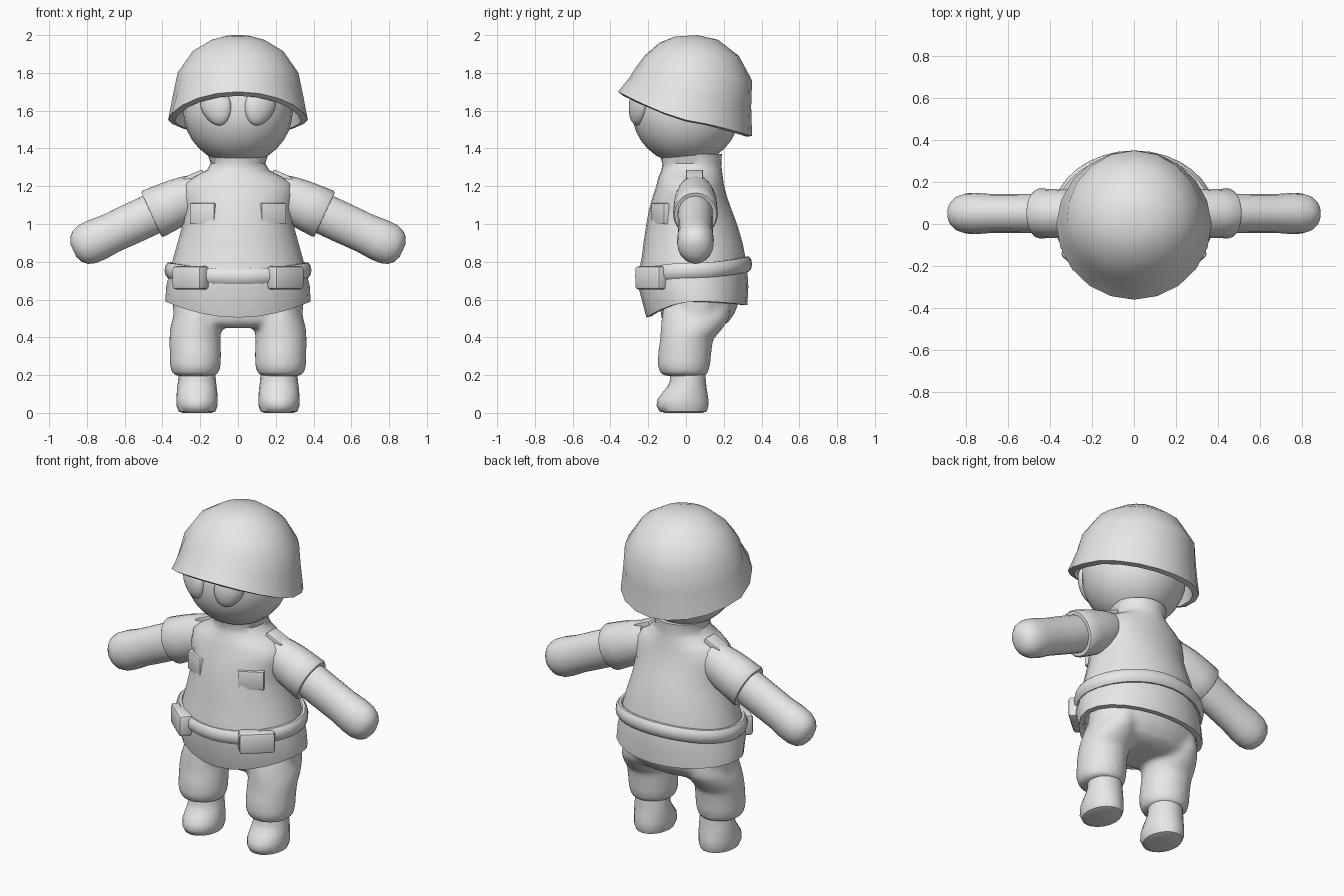
import bpy, bmesh, math
from mathutils import Matrix, Vector

if "Cube" in bpy.data.objects:
    bpy.data.objects.remove(bpy.data.objects["Cube"])

grey = bpy.data.materials.new("plain_grey")
grey.diffuse_color = (0.8, 0.8, 0.8, 1)
grey.use_nodes = True
grey.node_tree.nodes["Principled BSDF"].inputs["Base Color"].default_value = grey.diffuse_color


def oval(z, rx, yf, yb, zf=None, zb=None, n=24, cx=0):
    """Oval ring; zf and zb tilt its front and back away from height z."""
    pts = []
    for i in range(n):
        a = 2 * math.pi * i / n
        c, s = math.cos(a), math.sin(a)
        end = zf if s < 0 else zb
        h = z if end is None else z + (end - z) * s * s
        pts.append(Vector((cx + rx * c, (yf + yb) / 2 + (yb - yf) / 2 * s, h)))
    return pts


def loft(bm, rings, caps=(True, True), loop=False):
    """Skin a list of equal rings with quads."""
    vs = [[bm.verts.new(p) for p in r] for r in rings]
    n = len(vs[0])
    pairs = list(zip(vs, vs[1:])) + ([(vs[-1], vs[0])] if loop else [])
    for lo, hi in pairs:
        for i in range(n):
            j = (i + 1) % n
            bm.faces.new((lo[i], lo[j], hi[j], hi[i]))
    if caps[0]:
        bm.faces.new(vs[0][::-1])
    if caps[1]:
        bm.faces.new(vs[-1])


def finish(name, bm, mods=(), mirror=False, angle=40):
    """Make the object, apply its modifiers, smooth it with sharp edges."""
    bmesh.ops.recalc_face_normals(bm, faces=bm.faces[:])
    me = bpy.data.meshes.new(name)
    bm.to_mesh(me)
    bm.free()
    me.materials.append(grey)
    ob = bpy.data.objects.new(name, me)
    bpy.context.collection.objects.link(ob)
    for kind, props in mods:
        m = ob.modifiers.new(kind.lower(), kind)
        for k, v in props.items():
            setattr(m, k, v)
    if mirror:
        ob.modifiers.new("mirror", 'MIRROR').use_mirror_merge = False
    bpy.context.view_layer.update()
    dg = bpy.context.evaluated_depsgraph_get()
    new = bpy.data.meshes.new_from_object(ob.evaluated_get(dg))
    ob.modifiers.clear()
    ob.data = new
    new.shade_smooth()
    new.set_sharp_from_angle(angle=math.radians(angle))
    return ob


def part(name, rings, caps=(True, True), loop=False, **kw):
    bm = bmesh.new()
    loft(bm, rings, caps, loop)
    return finish(name, bm, **kw)


def plate(name, centre, size, rot, bevel):
    """Mirrored box with softened edges."""
    bm = bmesh.new()
    mat = Matrix.Translation(centre) @ rot @ Matrix.Diagonal((*size, 1))
    bmesh.ops.create_cube(bm, size=1, matrix=mat)
    mods = [('BEVEL', dict(width=bevel, segments=2))] if bevel else []
    finish(name, bm, mods, mirror=True)


def ball(name, centre, radii, rot=Matrix(), mirror=False):
    bm = bmesh.new()
    mat = Matrix.Translation(centre) @ rot @ Matrix.Diagonal((*radii, 1))
    bmesh.ops.create_uvsphere(bm, u_segments=24, v_segments=16, radius=1, matrix=mat)
    finish(name, bm, mirror=mirror)


# Head and dark-glass lenses
ball("head", (0, 0, 1.6), (0.29, 0.287, 0.285))
bm = bmesh.new()
bmesh.ops.create_uvsphere(bm, u_segments=24, v_segments=16, radius=1)
for v in bm.verts:                       # teardrop: narrower and lower outside
    v.co.x *= 1 + 0.15 * v.co.z
    v.co.x += 0.12 * v.co.z
bmesh.ops.transform(bm, verts=bm.verts[:], matrix=Matrix.Translation((0.115, -0.252, 1.62))
                    @ Matrix.Rotation(math.radians(20), 4, 'Z')
                    @ Matrix.Rotation(math.radians(8), 4, 'Y')
                    @ Matrix.Diagonal((0.084, 0.045, 0.1, 1)))
finish("glasses_lens", bm, mirror=True)

# Helmet: front, side and back profiles blended around the crown
front = [(.36, 1.70), (.30, 1.775), (.265, 1.83), (.22, 1.89), (.14, 1.96), (.06, 1.992)]
side = [(.37, 1.55), (.345, 1.68), (.32, 1.80), (.24, 1.915), (.14, 1.975), (.06, 1.996)]
back = [(.35, 1.465), (.345, 1.62), (.35, 1.76), (.28, 1.89), (.17, 1.975), (.06, 2.0)]
rings = []
for f, sd, b in zip(front, side, back):
    ring = []
    for i in range(20):
        a = 2 * math.pi * i / 20
        s = math.sin(a)
        w = abs(s) ** 1.2
        e = f if s < 0 else b
        r, z = (sd[k] + (e[k] - sd[k]) * w for k in (0, 1))
        ring.append(Vector((r * math.cos(a), r * s, z)))
    rings.append(ring)
part("helmet", rings, (False, True), mods=[('SOLIDIFY', dict(thickness=0.035, offset=-1))])

# Shirt with neck and slanted hem
shirt = [
    oval(.59, .385, -.21, .325, .505, .57), oval(.67, .38, -.25, .33, .66),
    oval(.75, .36, -.25, .325), oval(.82, .343, -.235, .315),
    oval(.90, .32, -.225, .30), oval(1.0, .293, -.21, .27),
    oval(1.08, .285, -.195, .24), oval(1.15, .30, -.175, .215),
    oval(1.21, .29, -.155, .20), oval(1.25, .235, -.145, .195),
    oval(1.285, .165, -.13, .19), oval(1.32, .145, -.125, .187), oval(1.37, .16, -.14, .19)]
part("shirt", shirt, (False, True), mods=[('SOLIDIFY', dict(thickness=0.03, offset=-1))])

# Belt: a rounded band, higher at the back
band = []
for i in range(10):
    a = 2 * math.pi * i / 10
    d, h = 0.024 * math.cos(a), 0.042 * math.sin(a)
    band.append(oval(.755 + h, .365 + d, -.245 - d, .326 + d, .722 + h, .788 + h, n=32))
part("belt", band, (False, False), loop=True)

turn = lambda deg, axis: Matrix.Rotation(math.radians(deg), 4, axis)
plate("belt_pouch", (.25, -.178, .715), (.20, .085, .125), turn(41, 'Z'), 0.018)
plate("pocket_flap", (.178, -.124, 1.055), (.145, .06, .11), turn(27, 'Z'), 0.004)
plate("shoulder_strap", (.235, .045, 1.253), (.11, .09, .03), turn(24, 'Y'), 0.005)

# Sleeves and arms, lofted along a drooping axis
axis = Vector((0.907, 0, -0.42)).normalized()
frame = Matrix.Translation((.2, .05, 1.17)) @ axis.to_track_quat('Z', 'Y').to_matrix().to_4x4()


def limb(name, sections):
    """sections: distance along the arm, radius in plane, radius front to back"""
    rings = [[frame @ p for p in oval(d, r, -q, q, n=20)] for d, r, q in sections]
    part(name, rings, mirror=True)


limb("sleeve", [(0, .085, .10), (.06, .102, .115), (.13, .113, .125), (.20, .116, .13),
                (.275, .119, .134), (.285, .112, .127), (.285, .095, .108)])
limb("arm", [(.2, .09, .105), (.29, .094, .108), (.40, .092, .108), (.52, .092, .106),
             (.60, .098, .112), (.66, .096, .110), (.70, .083, .096),
             (.725, .062, .072), (.74, .03, .036)])

# Trousers: hips and both legs fused into one soft surface
bm = bmesh.new()
loft(bm, [oval(.45, .24, -.09, .17), oval(.48, .32, -.125, .225), oval(.53, .345, -.135, .26),
          oval(.60, .35, -.14, .285), oval(.68, .34, -.15, .27)])
for sx in (-1, 1):
    loft(bm, [oval(.195, .10, -.11, .095, cx=sx * .226), oval(.205, .122, -.135, .115, cx=sx * .226),
              oval(.25, .136, -.152, .128, cx=sx * .226), oval(.32, .137, -.148, .135, cx=sx * .226),
              oval(.39, .136, -.138, .145, cx=sx * .228), oval(.44, .136, -.135, .19, cx=sx * .226),
              oval(.50, .125, -.13, .23, cx=sx * .222), oval(.57, .11, -.12, .24, cx=sx * .21)])
finish("trousers", bm, [('REMESH', dict(mode='VOXEL', voxel_size=0.016)),
                        ('SMOOTH', dict(factor=0.5, iterations=8))], angle=60)

# Shoes
part("shoe", [oval(z, rx, yf, yb, n=20, cx=.217) for z, rx, yf, yb in (
    (0, .075, -.11, .085), (.008, .098, -.14, .11), (.04, .109, -.156, .12),
    (.075, .109, -.150, .118), (.11, .107, -.122, .113), (.14, .104, -.098, .108),
    (.17, .10, -.085, .105), (.24, .095, -.085, .10))], mirror=True, angle=50)
